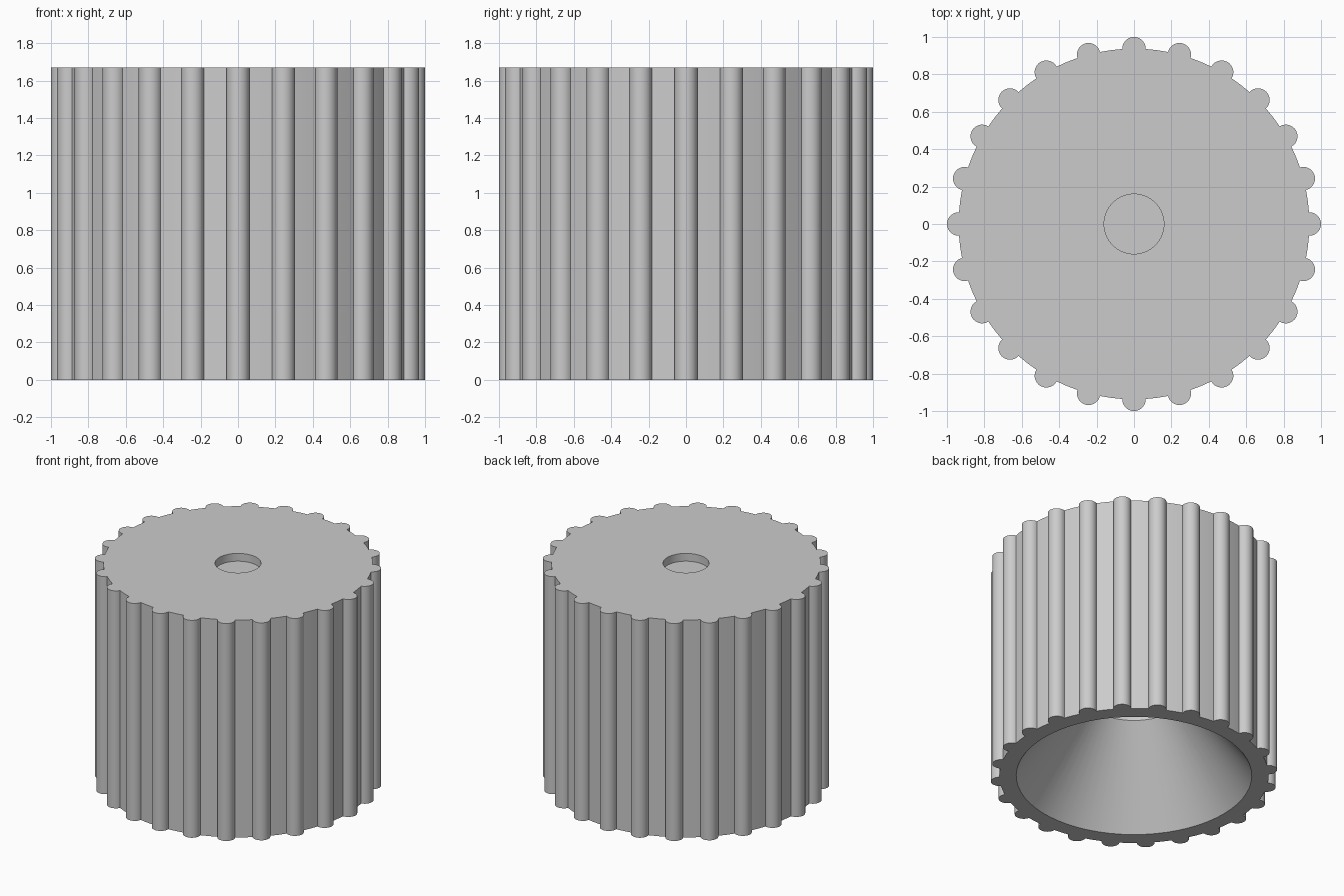
import bpy, bmesh
from math import sin, cos, pi, acos, radians

if "Cube" in bpy.data.objects:
    bpy.data.objects.remove(bpy.data.objects["Cube"])

RIBS, BODY_R, RIB_R, HEIGHT = 24, 0.9375, 0.0625, 1.67
ROUND = 64

grey = bpy.data.materials.new("plain grey")
grey.use_nodes = True
colour = (0.6, 0.6, 0.6, 1)
grey.diffuse_color = colour
grey.node_tree.nodes["Principled BSDF"].inputs["Base Color"].default_value = colour


def circle(r):
    return [(r * cos(2 * pi * i / ROUND), r * sin(2 * pi * i / ROUND)) for i in range(ROUND)]


def ribbed_outline():
    """Round body with half-sunk round ribs, counter-clockwise."""
    pts = []
    half = acos(-RIB_R / (2 * BODY_R))      # where a rib circle meets the body
    for k in range(RIBS):
        a = 2 * pi * k / RIBS
        for j in range(15):
            t = a - half + 2 * half * j / 14
            pts.append((BODY_R * cos(a) + RIB_R * cos(t), BODY_R * sin(a) + RIB_R * sin(t)))
        mid = a + pi / RIBS
        pts.append((BODY_R * cos(mid), BODY_R * sin(mid)))
    return pts


bm = bmesh.new()


def ring(pts, z):
    vs = [bm.verts.new((x, y, z)) for x, y in pts]
    return vs, [bm.edges.new((v, vs[(i + 1) % len(vs)])) for i, v in enumerate(vs)]


def wall(a, b):
    n = len(a[0])
    for i in range(n):
        j = (i + 1) % n
        bm.faces.new((a[0][i], a[0][j], b[0][j], b[0][i]))


def fill_between(a, b):
    bmesh.ops.triangle_fill(bm, edges=a[1] + b[1], use_beauty=True)


# Ribbed outer wall
outline = ribbed_outline()
bottom, top = ring(outline, 0), ring(outline, HEIGHT)
wall(bottom, top)

# Shallow round recess in the top
recess_top, recess_floor = ring(circle(0.16), HEIGHT), ring(circle(0.16), HEIGHT - 0.06)
fill_between(top, recess_top)
wall(recess_top, recess_floor)
bm.faces.new(recess_floor[0])

# Conical cavity below, leading into a straight bore
mouth, throat, bore = ring(circle(0.82), 0), ring(circle(0.34), 0.64), ring(circle(0.34), 1.5)
fill_between(bottom, mouth)
wall(mouth, throat)
wall(throat, bore)
bm.faces.new(bore[0])

bmesh.ops.recalc_face_normals(bm, faces=bm.faces[:])
mesh = bpy.data.meshes.new("ribbed_knob")
bm.to_mesh(mesh)
bm.free()
mesh.materials.append(grey)
knob = bpy.data.objects.new("ribbed_knob", mesh)
bpy.context.collection.objects.link(knob)

bpy.ops.object.select_all(action='DESELECT')
knob.select_set(True)
bpy.context.view_layer.objects.active = knob
bpy.ops.object.shade_smooth_by_angle(angle=radians(30))
